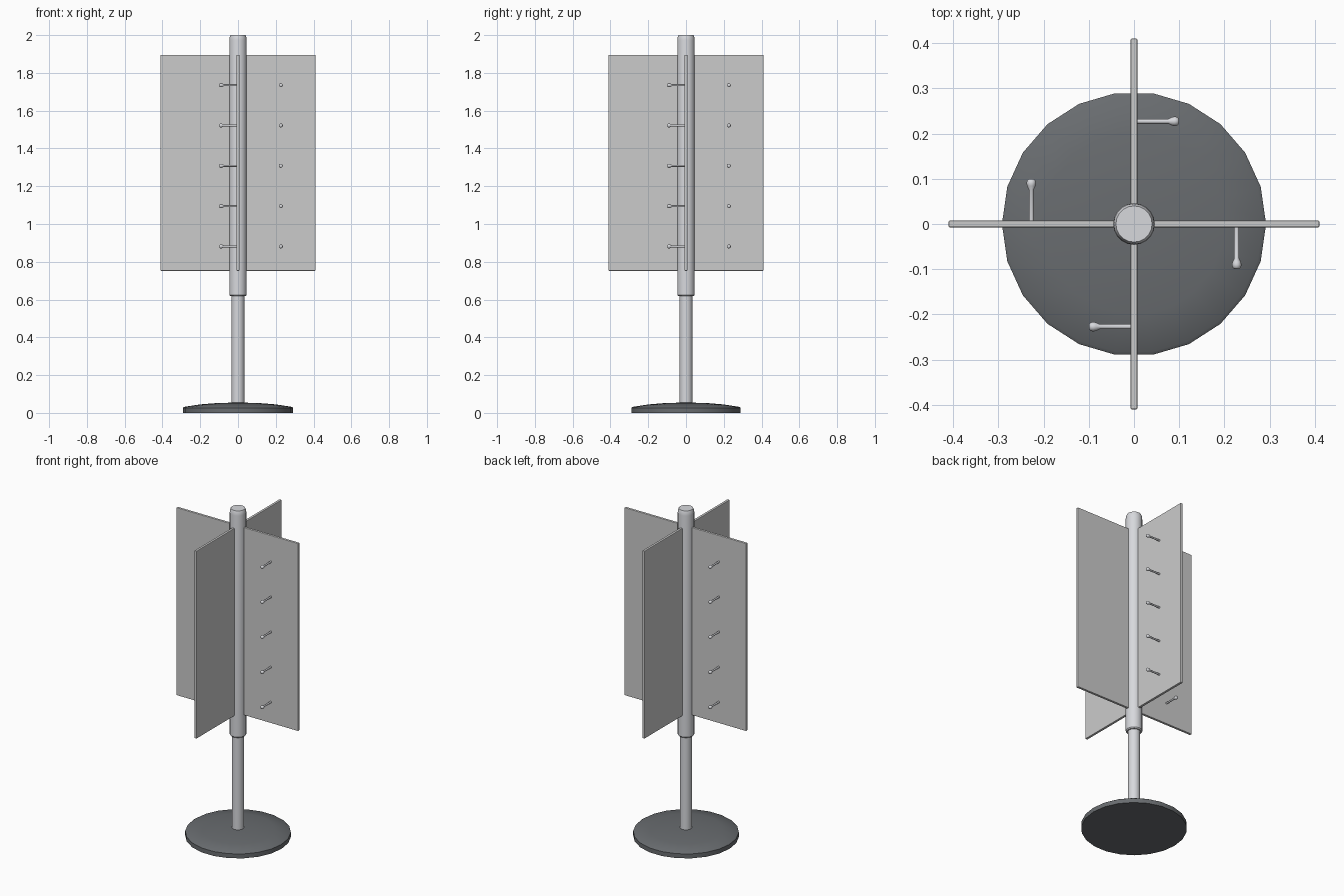
import bpy, math
from mathutils import Matrix

if "Cube" in bpy.data.objects:
    bpy.data.objects.remove(bpy.data.objects["Cube"])


def material(name, rgb):
    m = bpy.data.materials.new(name)
    m.diffuse_color = (*rgb, 1)
    m.use_nodes = True
    m.node_tree.nodes["Principled BSDF"].inputs["Base Color"].default_value = m.diffuse_color
    return m


def lathe(name, profile, sides, mat=None, matrix=Matrix(), angle=35):
    """Spin (radius, height) points round z and cap both ends."""
    verts = [(r * math.cos(2 * math.pi * i / sides), r * math.sin(2 * math.pi * i / sides), z)
             for r, z in profile for i in range(sides)]
    faces = [tuple(range(sides))[::-1],
             tuple(range((len(profile) - 1) * sides, len(profile) * sides))]
    for k in range(len(profile) - 1):
        for i in range(sides):
            j = (i + 1) % sides
            a, b = k * sides, (k + 1) * sides
            faces.append((a + i, a + j, b + j, b + i))
    me = bpy.data.meshes.new(name)
    me.from_pydata(verts, [], faces)
    return finish(name, me, mat, matrix, angle)


def finish(name, me, mat, matrix, angle=35):
    ob = bpy.data.objects.new(name, me)
    bpy.context.collection.objects.link(ob)
    ob.matrix_world = matrix
    if mat:
        me.materials.append(mat)
    bpy.ops.object.select_all(action='DESELECT')
    ob.select_set(True)
    bpy.context.view_layer.objects.active = ob
    bpy.ops.object.shade_smooth_by_angle(angle=math.radians(angle))
    return ob


dark = material("dark_base", (0.14, 0.15, 0.16))
steel = material("light_metal", (0.68, 0.69, 0.72))

# Weighted base, gently domed
lathe("base", [(0.292, 0), (0.292, 0.027), (0.285, 0.032), (0.2, 0.045), (0.1, 0.053), (0.03, 0.054)],
      22, dark)

# Lower post and rotating upper sleeve
lathe("lower_post", [(0.034, 0.04), (0.034, 0.65)], 20, steel)
lathe("upper_sleeve", [(0.041, 0.618), (0.046, 0.624), (0.046, 1.972), (0.0445, 1.988), (0.040, 2.0)],
      20, steel)

# Four display panels, each with a column of pegs
for k in range(4):
    turn = Matrix.Rotation(k * math.pi / 2, 4, 'Z')
    bpy.ops.mesh.primitive_cube_add(size=1)
    panel = bpy.context.object
    panel.name = f"panel_{k + 1}"
    panel.data.transform(Matrix.Translation((0.22, 0, 1.3235)) @ Matrix.Diagonal((0.38, 0.0155, 1.143, 1)))
    panel.matrix_world = turn
    bevel = panel.modifiers.new("soft_edges", 'BEVEL')
    bevel.width = 0.003
    bevel.segments = 2
    for n in range(5):
        place = turn @ Matrix.Translation((0.227, 0, 0.881 + 0.2135 * n)) @ Matrix.Rotation(math.pi / 2, 4, 'X')
        lathe(f"peg_{k + 1}_{n + 1}",
              [(0.0055, 0), (0.0055, 0.076), (0.0095, 0.084), (0.0105, 0.09), (0.0095, 0.096), (0.006, 0.099)],
              12, steel, place, 50)
